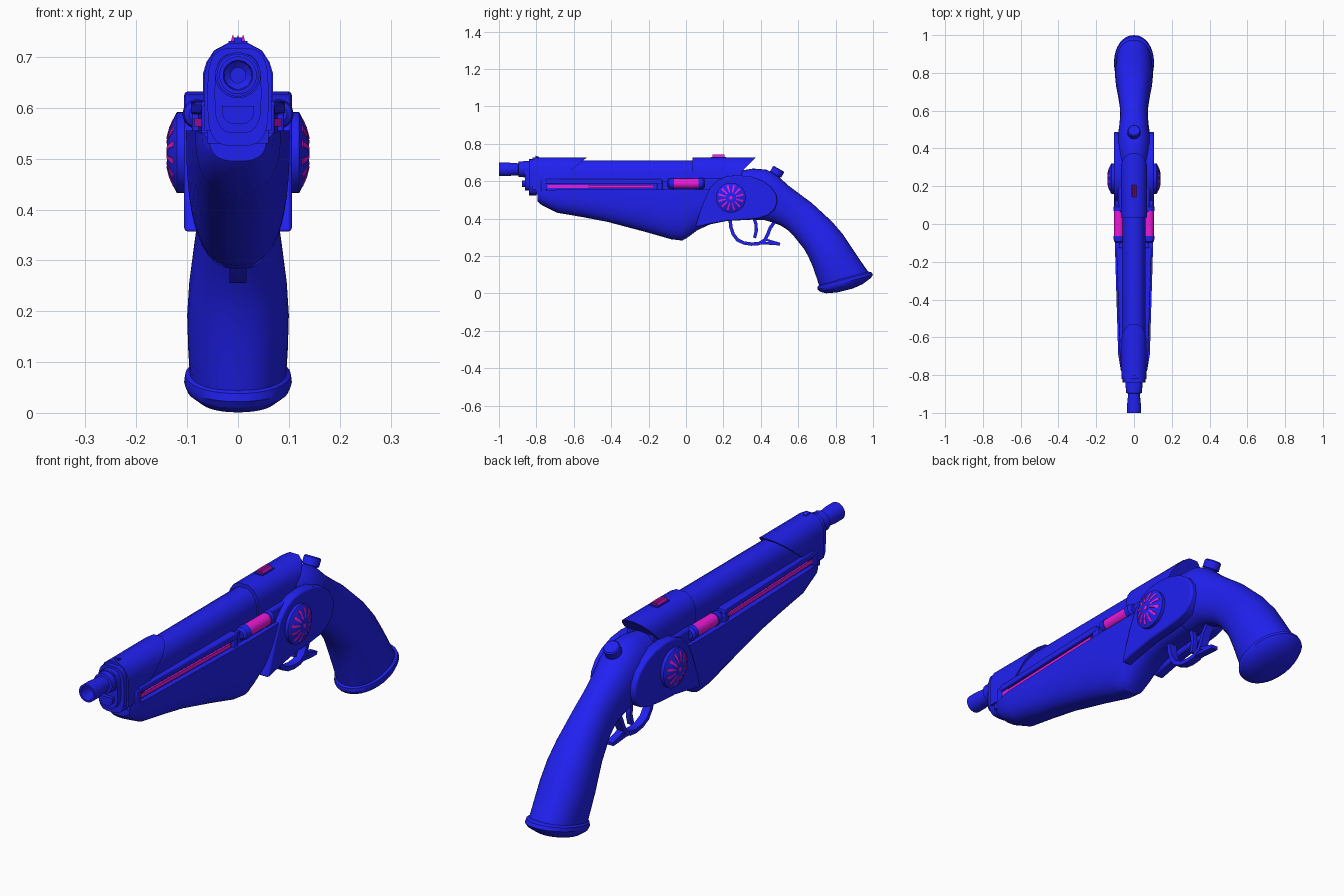
import bpy, bmesh, math
from mathutils import Vector

if "Cube" in bpy.data.objects:
    bpy.data.objects.remove(bpy.data.objects["Cube"])


def material(name, color):
    m = bpy.data.materials.new(name)
    m.diffuse_color = color
    m.use_nodes = True
    m.node_tree.nodes["Principled BSDF"].inputs["Base Color"].default_value = m.diffuse_color
    return m


BLUE = material("blue_metal", (0.015, 0.015, 0.9, 1))
PINK = material("magenta_glow", (0.85, 0.01, 0.7, 1))


def loft(name, rings, mat=BLUE, mirror=False, bevel=0, angle=32):
    """Skin a list of equal-length point rings and cap both ends."""
    bm = bmesh.new()
    rows = [[bm.verts.new(p) for p in r] for r in rings]
    n = len(rows[0])
    for a, b in zip(rows, rows[1:]):
        for i in range(n):
            j = (i + 1) % n
            bm.faces.new((a[i], a[j], b[j], b[i]))
    bm.faces.new(rows[0])
    bm.faces.new(rows[-1])
    bmesh.ops.recalc_face_normals(bm, faces=bm.faces)
    me = bpy.data.meshes.new(name)
    bm.to_mesh(me)
    bm.free()
    ob = bpy.data.objects.new(name, me)
    bpy.context.collection.objects.link(ob)
    me.materials.append(mat)
    bpy.ops.object.select_all(action='DESELECT')
    ob.select_set(True)
    bpy.context.view_layer.objects.active = ob
    bpy.ops.object.shade_smooth_by_angle(angle=math.radians(angle))
    if bevel:
        m = ob.modifiers.new("bevel", 'BEVEL')
        m.width, m.segments = bevel, 2
    if mirror:
        ob.modifiers.new("mirror", 'MIRROR')
    return ob


def spow(v, e):
    return math.copysign(abs(v) ** e, v)


def oval(ty, tz, by, bz, w, p=2.0, n=32):
    """Superellipse between a top and a bottom point of the side outline."""
    out = []
    for i in range(n):
        t = 2 * math.pi * i / n
        u, s = spow(math.cos(t), 2 / p), spow(math.sin(t), 2 / p)
        out.append((w * s, (ty + by) / 2 + u * (ty - by) / 2, (tz + bz) / 2 + u * (tz - bz) / 2))
    return out


def bowl(y, zt, zb, w, p=2.6, n=24):
    """Flat-topped half superellipse."""
    return [(w * spow(math.cos(t), 2 / p), y, zt - (zt - zb) * abs(math.sin(t)) ** (2 / p))
            for t in (math.pi * i / n for i in range(n + 1))]


def disc(c, axis, r, n=32):
    q = Vector((0, 0, 1)).rotation_difference(Vector(axis))
    return [Vector(c) + q @ Vector((r * math.cos(2 * math.pi * i / n), r * math.sin(2 * math.pi * i / n), 0))
            for i in range(n)]


def lathe(name, base, axis, prof, **kw):
    """Turned part from (distance along axis, radius) pairs."""
    ax = Vector(axis).normalized()
    return loft(name, [disc(Vector(base) + ax * d, ax, r) for d, r in prof], **kw)


def prism(name, prof, x0, x1, **kw):
    return loft(name, [[(x, y, z) for y, z in prof] for x in (x0, x1)], **kw)


def rect(y, x0, x1, z0, z1):
    return [(x0, y, z0), (x1, y, z0), (x1, y, z1), (x0, y, z1)]


def band(name, path, thick, w, **kw):
    """Bent strip following a side-view path."""
    pts = [Vector(p) for p in path]
    rings = []
    for i, p in enumerate(pts):
        d = (pts[min(i + 1, len(pts) - 1)] - pts[max(i - 1, 0)]).normalized()
        o = Vector((-d.y, d.x)) * thick / 2
        rings.append([(-w, *(p + o)), (w, *(p + o)), (w, *(p - o)), (-w, *(p - o))])
    return loft(name, rings, **kw)


def slide(y, w, top, bottom, slope=0.0):
    """Slide section with chamfered top; slope leans the end backwards."""
    half = [(w, bottom), (w, top - 0.06), (w * .9, top - 0.037), (w * .68, top - 0.014), (w * .3, top)]
    pts = half + [(-x, z) for x, z in reversed(half)]
    return [(x, y + slope * (z - bottom), z) for x, z in pts]


# Fore-stock
loft("fore_stock", [bowl(*r) for r in (
    (-.795, .535, .495, .055), (-.775, .55, .475, .07), (-.69, .555, .432, .084), (-.55, .555, .408, .088),
    (-.42, .555, .383, .092), (-.22, .555, .33, .098), (-.08, .555, .29, .102), (-.02, .555, .283, .102),
    (.01, .555, .3, .102), (.06, .555, .338, .102), (.13, .555, .37, .1), (.22, .555, .388, .098),
    (.36, .555, .395, .092))])
# Upper side rails, overhanging the light strips
loft("rail_body", [rect(-.765, -.06, .06, .54, .6), rect(.05, -.083, .083, .54, .6)])
loft("upper_rail", [rect(-.75, .04, .073, .587, .612), rect(-.13, .04, .093, .587, .612)], mirror=True, bevel=.004)
loft("light_strip", [rect(-.74, .05, .068, .563, .579), rect(-.17, .05, .086, .563, .579)], mat=PINK, mirror=True)
for k, y in (("front", -.76), ("rear", -.14)):
    w = .09 + (y + .14) * .03
    loft("strip_end_" + k, [rect(y - .015, .04, w, .545, .605), rect(y + .015, .04, w, .545, .605)],
         mirror=True, bevel=.004)

# Slide: middle, front sleeve and rear block
loft("slide_body", [slide(-.8, .06, .712, .53), slide(.3, .062, .712, .53)])
loft("front_sleeve", [slide(-.82, .066, .727, .555), slide(-.745, .066, .727, .555, 1.25)])
loft("rear_block", [slide(.035, .069, .727, .6), slide(.245, .069, .727, .6, 1.0)])
loft("receiver_body", [rect(.06, -.085, .085, .45, .615), rect(.36, -.085, .085, .45, .615)], bevel=.01)
loft("front_sight", [rect(-.805, -.008, .008, .71, .738), rect(-.785, -.008, .008, .71, .73)])

# Muzzle plates and hollow barrel
loft("muzzle_plate", [oval(y, .718, y, .525, w, 3.5) for y, w in ((-.8, .06), (-.84, .06))])
loft("muzzle_plate_inner", [oval(y, .707, y, .55, .046, 3.2) for y in (-.83, -.862)])
loft("guide_plug", [bowl(y, .604, .568, .032, 2.8) for y in (-.84, -.878)])
lathe("barrel", (0, 0, .664), (0, -1, 0), (
    (.8, .045), (.868, .045), (.868, .042), (.895, .042), (.897, .032), (.92, .033),
    (.96, .037), (1.0, .037), (1.0, .029), (.94, .027), (.93, .015), (.9, .015)))

# Grip with flared, domed butt
loft("grip", [oval(*r, 2.2) for r in (
    (.28, .655, .28, .395, .08), (.36, .668, .36, .395, .088), (.43, .662, .42, .392, .09),
    (.48, .638, .462, .38, .085), (.55, .575, .507, .363, .077), (.61, .53, .54, .342, .073),
    (.67, .486, .572, .312, .075), (.78, .385, .63, .24, .088), (.84, .315, .655, .195, .096),
    (.89, .24, .677, .145, .1), (.94, .165, .698, .085, .098), (.975, .115, .712, .042, .095))])
loft("butt_cap", [oval(*r, 2.1) for r in (
    (.972, .118, .712, .045, .094), (.992, .113, .704, .038, .104), (1.0, .1, .704, .022, .106),
    (.988, .083, .715, .01, .1), (.945, .05, .75, .001, .075), (.89, .026, .81, .006, .035))])
lathe("hammer_cap", (0, .462, .605), (0, .48, .87),
      ((0, .028), (.035, .028), (.036, .034), (.066, .034), (.071, .029)))

# Side plates
prism("side_plate", [(.05, .355), (.07, .42), (.1, .5), (.13, .565), (.17, .605), (.22, .627), (.28, .632),
                     (.35, .624), (.41, .602), (.455, .57), (.482, .53), (.488, .49), (.475, .45),
                     (.44, .418), (.39, .402), (.32, .394), (.22, .388), (.13, .372)],
      .06, .106, mirror=True, bevel=.007)

# Round side wheels with radial lights
lathe("wheel", (0, .24, .512), (1, 0, 0),
      ((.09, .08), (.12, .08), (.123, .075), (.134, .05), (.14, .032), (.139, .014), (.139, .005)), mirror=True)
lathe("wheel_hub", (0, .24, .512), (1, 0, 0), ((.13, .009), (.1405, .009)), mat=PINK, mirror=True)
for i in range(12):
    a = 2 * math.pi * (i + .5) / 12
    rad, tan = Vector((0, math.cos(a), math.sin(a))), Vector((0, -math.sin(a), math.cos(a)))
    rings = []
    for r, x, w in ((.028, .141, .003), (.05, .1355, .0045), (.068, .1275, .006)):
        c = Vector((0, .24, .512)) + rad * r
        rings.append([c + tan * s * w + Vector((h, 0, 0)) for s, h in ((-1, x - .01), (1, x - .01), (1, x), (-1, x))])
    loft("wheel_light_%02d" % i, rings, mat=PINK, mirror=True)

# Glowing side tubes in blue end caps
lathe("glow_tube", (.08, 0, .588), (0, 1, 0), ((-.07, .026), (.075, .026)), mat=PINK, mirror=True)
lathe("tube_cap_front", (.08, 0, .588), (0, 1, 0), ((-.1, .016), (-.092, .026), (-.07, .029), (-.064, .029)), mirror=True)
lathe("tube_cap_rear", (.08, 0, .588), (0, 1, 0), ((.068, .029), (.09, .029), (.1, .02)), mirror=True)

# Top light with three ridges
loft("top_light_base", [rect(.135, -.019, .019, .715, .731), rect(.215, -.019, .019, .715, .731)])
for i in (-1, 0, 1):
    prof = [(i * .01 - .0045, .73), (i * .01 + .0045, .73), (i * .01, .744)]
    loft("top_light_%d" % (i + 2), [[(x, y, z) for x, z in prof] for y in (.143, .207)], mat=PINK)

# Trigger, guard and rear spur
band("trigger_guard", [(.235, .4), (.24, .355), (.252, .318), (.275, .287), (.31, .27), (.35, .264), (.39, .267),
                       (.42, .285), (.437, .315), (.45, .35), (.475, .385)], .018, .017, angle=40)
band("guard_spur", [(.37, .266), (.42, .27), (.46, .266), (.503, .264)], .014, .015)
band("spur_curl", [(.425, .29), (.445, .282), (.47, .275), (.503, .265)], .012, .015)
band("trigger", [(.362, .41), (.374, .37), (.376, .335), (.366, .297)], .017, .01)
